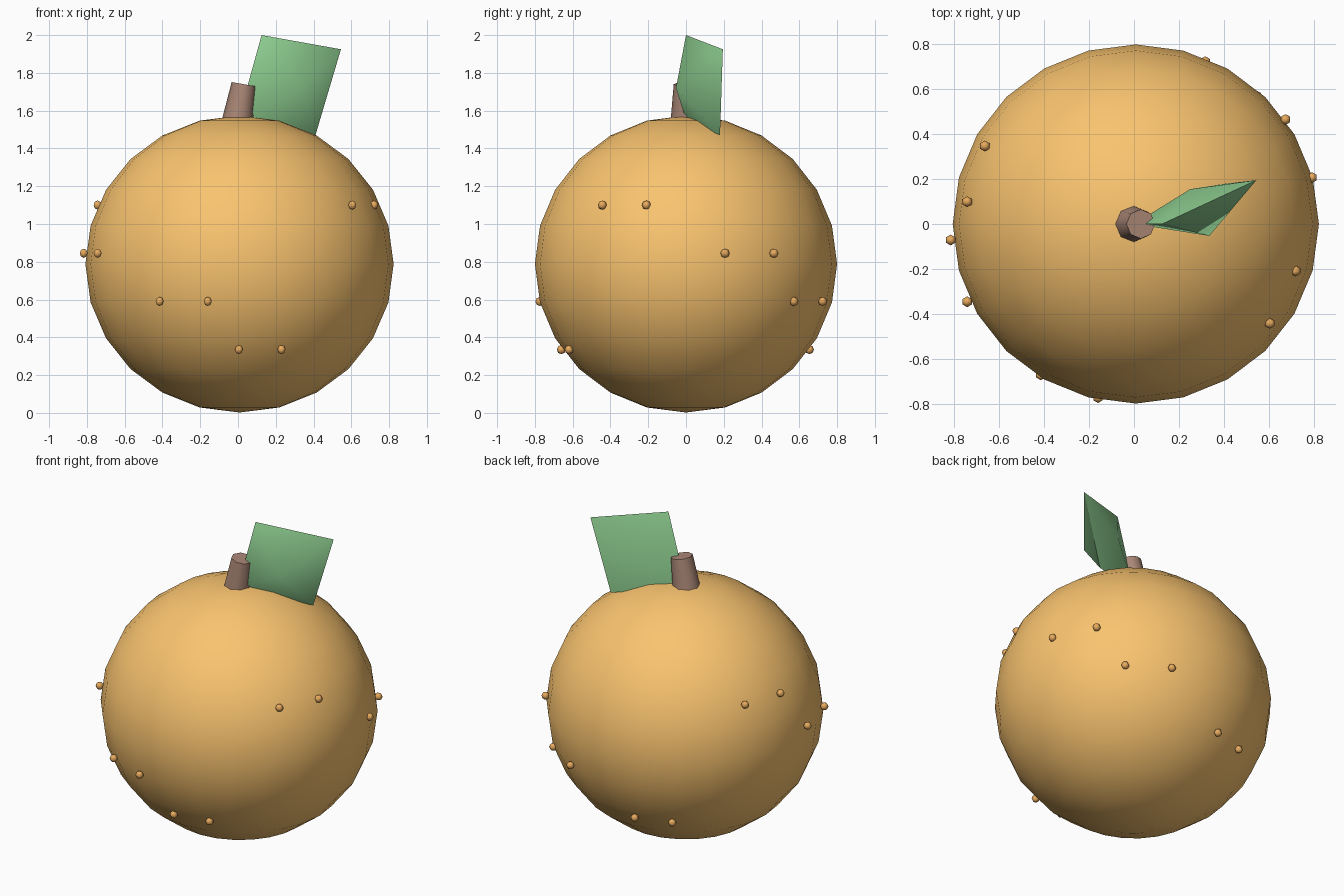
import bpy, bmesh
from math import cos, sin, radians

if "Cube" in bpy.data.objects:
    bpy.data.objects.remove(bpy.data.objects["Cube"])


def material(name, rgb):
    m = bpy.data.materials.new(name)
    m.diffuse_color = (*rgb, 1)
    m.use_nodes = True
    m.node_tree.nodes["Principled BSDF"].inputs["Base Color"].default_value = m.diffuse_color
    return m


def finish(name, mat, angle=60):
    o = bpy.context.object
    o.name = name
    o.data.materials.append(mat)
    bpy.ops.object.shade_smooth_by_angle(angle=radians(angle))
    return o


peel = material("peel", (0.95, 0.55, 0.16))
pore = material("pore", (0.80, 0.40, 0.11))
bark = material("bark", (0.40, 0.24, 0.18))
green = material("green", (0.29, 0.66, 0.30))

# Fruit body, slightly squashed
bpy.ops.mesh.primitive_uv_sphere_add(segments=24, ring_count=12, radius=1,
                                     location=(0.008, 0, 0.788))
bpy.context.object.scale = (0.816, 0.80, 0.786)
finish("fruit_body", peel)

# Pores: pairs 20 degrees apart, two pairs on each of four levels
levels = [(1.10, 0.75, (-36.2, 152.4)),
          (0.845, 0.82, (14.6, 185.0)),
          (0.59, 0.79, (46.3, 238.3)),
          (0.335, 0.66, (98.0, 270.4))]
for z, r, starts in levels:
    for start in starts:
        for a in (radians(start), radians(start + 20)):
            bpy.ops.mesh.primitive_uv_sphere_add(
                segments=6, ring_count=4, radius=0.024,
                location=(r * cos(a), r * sin(a), z))
            finish("pore", pore, 70)

# Leaning stem
bpy.ops.mesh.primitive_cone_add(vertices=8, radius1=0.085, radius2=0.065, depth=0.24,
                                location=(0.01, 0, 1.622), rotation=(0, 0.17, 0))
finish("stem", bark, 50)

# Leaf: a diamond-shaped lens with a front and a back ridge point
rim = [(0.125, 0.0, 2.0), (0.545, 0.195, 1.925), (0.41, 0.18, 1.47), (0.0, 0.0, 1.55)]
front, back = (0.336, -0.053, 1.72), (0.25, 0.155, 1.74)
bm = bmesh.new()
ring = [bm.verts.new(p) for p in rim]
f, b = bm.verts.new(front), bm.verts.new(back)
for i in range(4):
    p, q = ring[i], ring[(i + 1) % 4]
    bm.faces.new((p, f, q))
    bm.faces.new((q, b, p))
bmesh.ops.recalc_face_normals(bm, faces=bm.faces)
mesh = bpy.data.meshes.new("leaf")
bm.to_mesh(mesh)
bm.free()
leaf = bpy.data.objects.new("leaf", mesh)
bpy.context.collection.objects.link(leaf)
bpy.ops.object.select_all(action='DESELECT')
leaf.select_set(True)
bpy.context.view_layer.objects.active = leaf
finish("leaf", green, 85)
